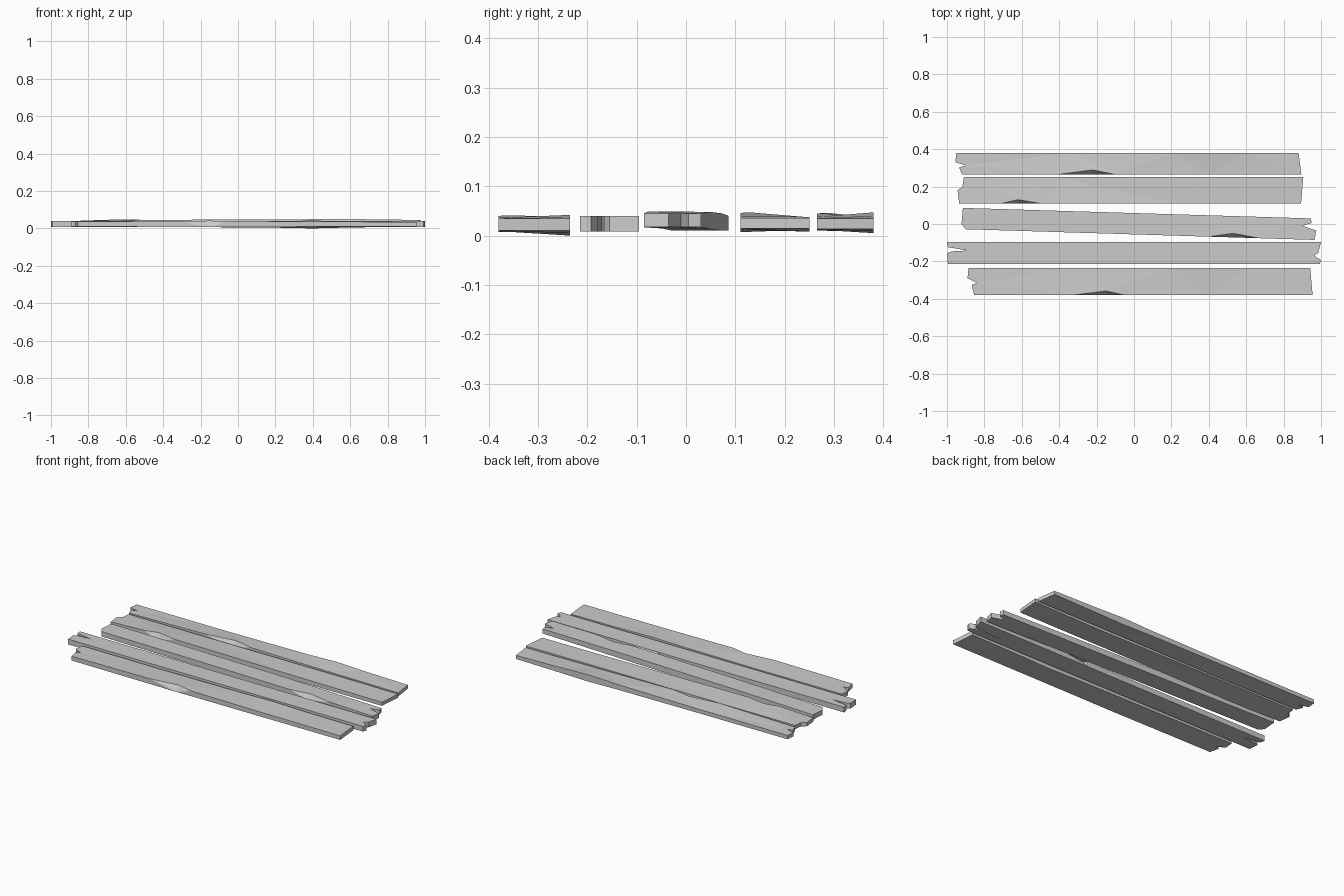
import bpy, bmesh


def plank(name, left, right, front, back, zl, zr):
    """left: end outline back->front, right: end outline front->back.
    front/back: stations (x, chip inset, top z, bottom z) along the long edges.
    zl/zr: (bottom, top) heights of each end."""
    def along(a, b, x):
        return a[1] + (b[1] - a[1]) * (x - a[0]) / (b[0] - a[0])

    pts = [(x, y, y, zl[1], zl[0]) for x, y in left]
    for x, inset, top, bot in front:
        y = along(left[-1], right[0], x)
        pts.append((x, y + inset, y, top, bot))
    pts += [(x, y, y, zr[1], zr[0]) for x, y in right]
    for x, inset, top, bot in reversed(back):
        y = along(left[0], right[-1], x)
        pts.append((x, y - inset, y, top, bot))

    bm = bmesh.new()
    tops = [bm.verts.new((x, yt, zt)) for x, yt, yb, zt, zb in pts]
    bots = [bm.verts.new((x, yb, zb)) for x, yt, yb, zt, zb in pts]
    n = len(pts)
    bm.faces.new(tops)
    bm.faces.new(bots[::-1])
    for i in range(n):
        j = (i + 1) % n
        bm.faces.new((tops[i], bots[i], bots[j], tops[j]))
    bmesh.ops.triangulate(bm, faces=bm.faces[:], ngon_method='BEAUTY')
    bmesh.ops.recalc_face_normals(bm, faces=bm.faces[:])
    me = bpy.data.meshes.new(name)
    bm.to_mesh(me)
    bm.free()
    bpy.context.collection.objects.link(bpy.data.objects.new(name, me))


# Rear plank
plank("plank_rear",
      [(-.95, .38), (-.955, .33), (-.90, .313), (-.935, .303), (-.92, .265)],
      [(.895, .265), (.88, .38)],
      [(-.41, 0, .045, .010), (-.22, .024, .046, .010), (-.10, 0, .045, .010), (.4, 0, .038, .012)],
      [(-.35, 0, .036, .012), (.2, 0, .041, .009), (.40, 0, .047, .005), (.6, 0, .040, .009)],
      (.013, .036), (.013, .035))

# Second plank from the rear
plank("plank_mid_rear",
      [(-.91, .25), (-.917, .20), (-.943, .18), (-.935, .11)],
      [(.893, .11), (.905, .25)],
      [(-.71, 0, .046, .008), (-.62, .020, .047, .007), (-.50, 0, .046, .008), (.2, 0, .040, .012)],
      [(-.4, 0, .037, .012), (.45, 0, .038, .008)],
      (.014, .037), (.014, .036))

# Skewed centre plank
plank("plank_centre",
      [(-.915, .086), (-.922, .0), (-.90, -.028)],
      [(.965, -.085), (.975, -.035), (.90, -.010), (.95, .005), (.945, .03)],
      [(-.3, 0, .046, .014), (.40, 0, .049, .016), (.53, .022, .049, .016), (.67, 0, .049, .016)],
      [(-.5, 0, .045, .010), (.3, 0, .048, .013)],
      (.010, .040), (.017, .045))

# Longest, flat plank with split ends
plank("plank_mid_front",
      [(-1, -.095), (-.995, -.125), (-.97, -.128), (-.89, -.142), (-.97, -.146),
       (-1, -.155), (-.995, -.215)],
      [(.993, -.215), (1, -.192), (.975, -.178), (.79, -.171), (.965, -.166),
       (.985, -.155), (1, -.095)],
      [],
      [(.245, 0, .040, .008), (.26, .02, .040, .008), (.41, 0, .040, .008)],
      (.008, .040), (.008, .040))

# Front plank
plank("plank_front",
      [(-.885, -.235), (-.89, -.29), (-.84, -.315), (-.868, -.325), (-.855, -.38)],
      [(.955, -.38), (.942, -.235)],
      [(-.33, 0, .040, .008), (-.15, .022, .041, .007), (-.05, 0, .040, .008), (.4, 0, .036, .009)],
      [(-.35, 0, .035, .008), (.2, 0, .038, .004), (.40, 0, .042, .000), (.6, 0, .037, .005)],
      (.010, .036), (.010, .035))
